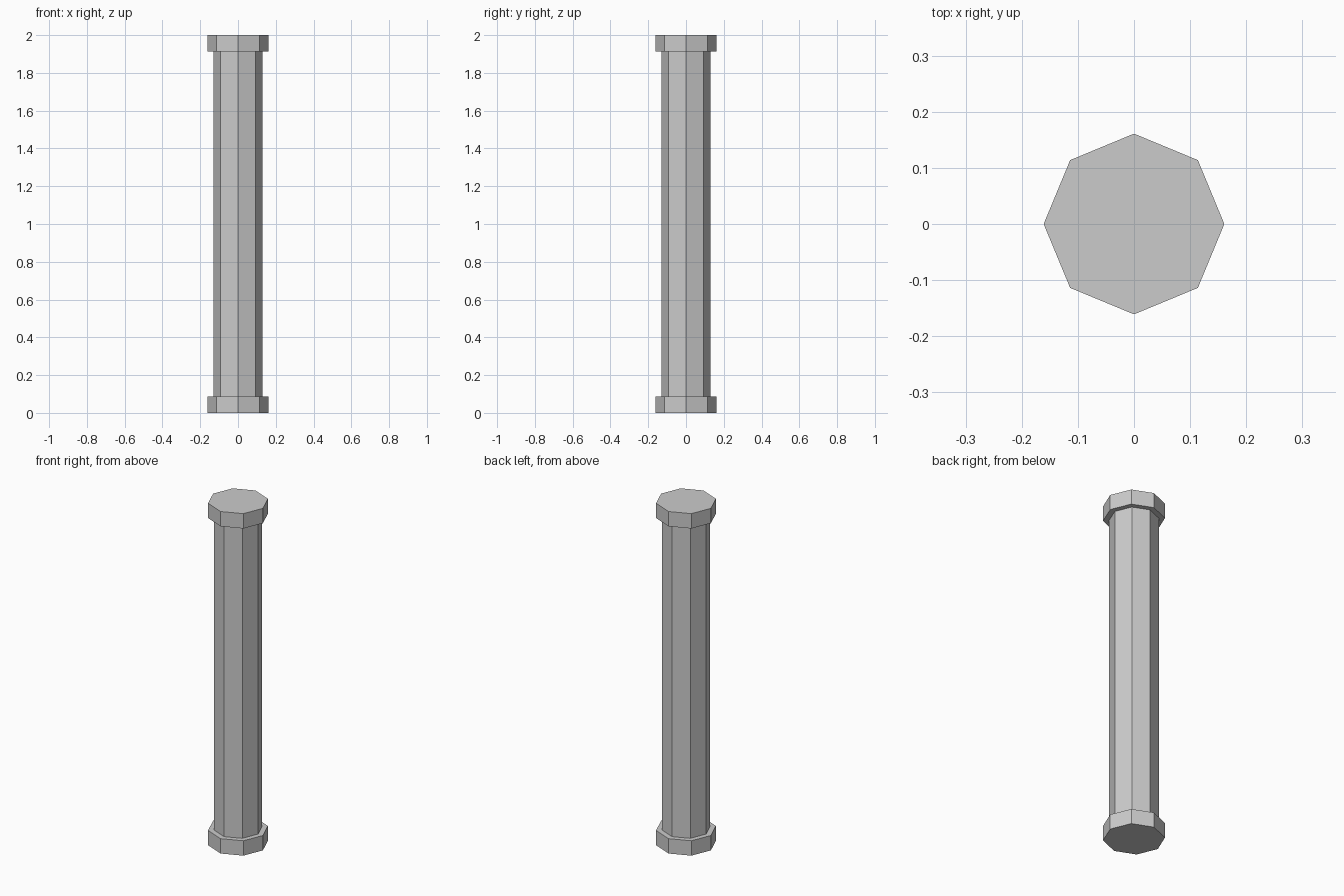
import bpy

if "Cube" in bpy.data.objects:
    bpy.data.objects.remove(bpy.data.objects["Cube"])

SIDES = 8
HEIGHT = 2.0
CAP_HEIGHT = 0.087
CAP_RADIUS = 0.161
SHAFT_RADIUS = 0.13


def prism(name, radius, z0, z1):
    """Flat-faced octagonal prism with corners on the x and y axes."""
    bpy.ops.mesh.primitive_cylinder_add(
        vertices=SIDES, radius=radius, depth=z1 - z0,
        location=(0, 0, (z0 + z1) / 2))
    bpy.context.object.name = name


# Wider collars at both ends, slimmer shaft between them
prism("base_collar", CAP_RADIUS, 0, CAP_HEIGHT)
prism("shaft", SHAFT_RADIUS, CAP_HEIGHT, HEIGHT - CAP_HEIGHT)
prism("top_collar", CAP_RADIUS, HEIGHT - CAP_HEIGHT, HEIGHT)
